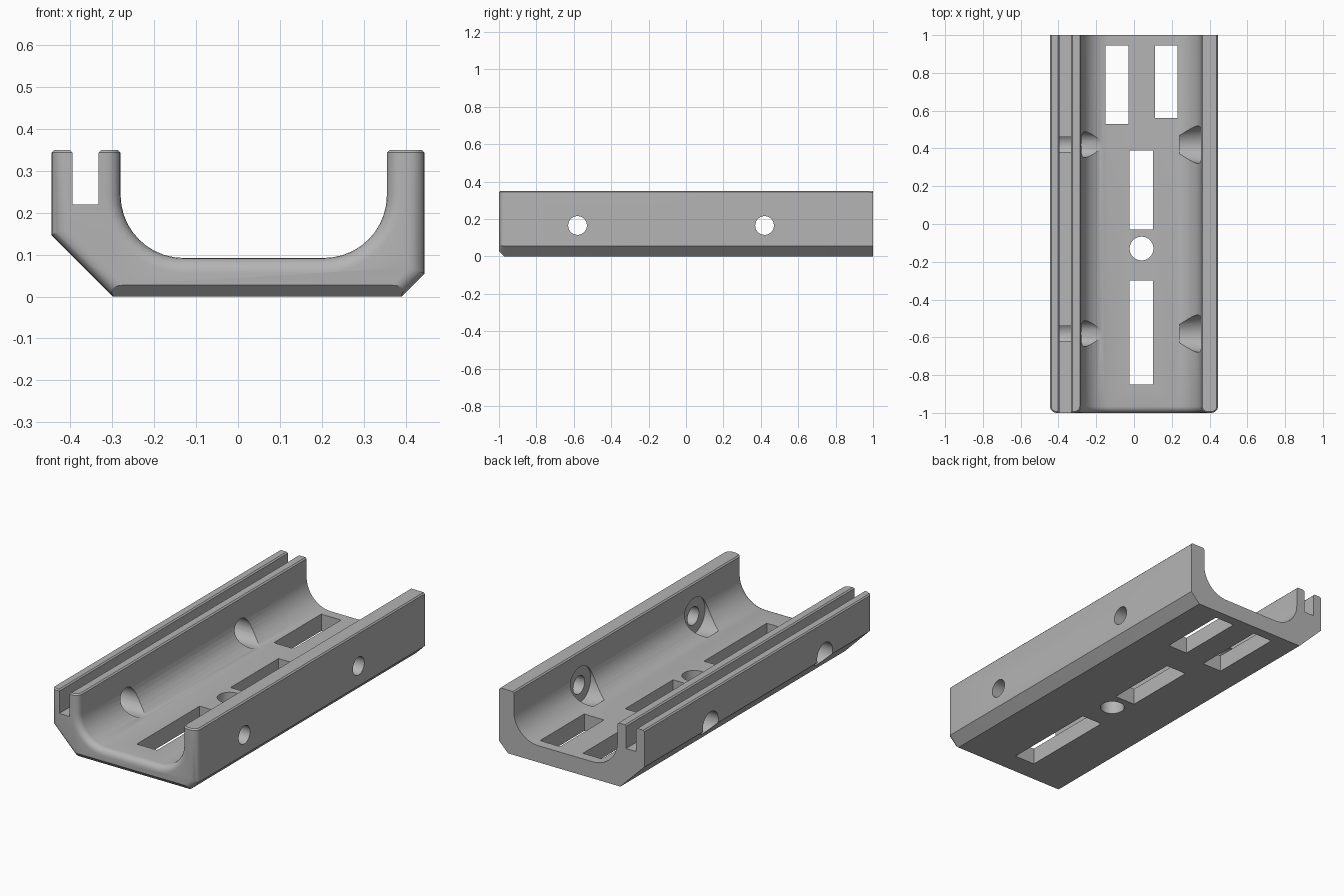
import bpy, bmesh, math
from mathutils import Matrix

if "Cube" in bpy.data.objects:
    bpy.data.objects.remove(bpy.data.objects["Cube"])

GREY = (0.46, 0.46, 0.46, 1)
mat = bpy.data.materials.new("plain grey")
mat.use_nodes = True
mat.diffuse_color = GREY
mat.node_tree.nodes["Principled BSDF"].inputs["Base Color"].default_value = GREY

TOP, FLOOR, RADIUS = 0.35, 0.092, 0.15
INNER_L, INNER_R = -0.28, 0.355


def make_object(name, bm):
    bmesh.ops.recalc_face_normals(bm, faces=bm.faces)
    mesh = bpy.data.meshes.new(name)
    bm.to_mesh(mesh)
    bm.free()
    ob = bpy.data.objects.new(name, mesh)
    bpy.context.collection.objects.link(ob)
    mesh.materials.append(mat)
    return ob


def box(name, x0, x1, y0, y1, z0, z1):
    bm = bmesh.new()
    bmesh.ops.create_cube(bm, size=1)
    bmesh.ops.scale(bm, vec=(x1 - x0, y1 - y0, z1 - z0), verts=bm.verts)
    bmesh.ops.translate(bm, vec=((x0 + x1) / 2, (y0 + y1) / 2, (z0 + z1) / 2), verts=bm.verts)
    return make_object(name, bm)


def cross_bore(name, x0, x1, r0, r1, y, z=0.165):
    """Round cutter along x, with its own radius at each end."""
    bm = bmesh.new()
    bmesh.ops.create_cone(bm, cap_ends=True, segments=40, radius1=r0, radius2=r1, depth=x1 - x0)
    bmesh.ops.transform(bm, verts=bm.verts,
                        matrix=Matrix.Translation(((x0 + x1) / 2, y, z))
                        @ Matrix.Rotation(math.pi / 2, 4, "Y"))
    return make_object(name, bm)


def fillet(cx, start):
    """Quarter arc of the channel floor, counter-clockwise from start."""
    cz = FLOOR + RADIUS
    return [(cx + RADIUS * math.cos(start + i * math.pi / 20),
             cz + RADIUS * math.sin(start + i * math.pi / 20)) for i in range(11)]


# Channel body: extruded U profile with slanted lower corners
profile = [(-0.445, TOP), (-0.445, 0.147), (-0.298, 0), (0.39, 0), (0.445, 0.055),
           (0.445, TOP), (INNER_R, TOP)]
profile += fillet(INNER_R - RADIUS, -math.pi / 2)[::-1]
profile += fillet(INNER_L + RADIUS, math.pi)[::-1]
profile += [(INNER_L, TOP)]
bm = bmesh.new()
face = bm.faces.new([bm.verts.new((x, -1, z)) for x, z in profile])
ext = bmesh.ops.extrude_face_region(bm, geom=[face])
bmesh.ops.translate(bm, vec=(0, 2, 0),
                    verts=[v for v in ext["geom"] if isinstance(v, bmesh.types.BMVert)])
bmesh.ops.recalc_face_normals(bm, faces=bm.faces)

# Rounded front end, apart from the flat top and bottom edges
front = [e for e in bm.edges if all(v.co.y < -0.99 for v in e.verts)
         and not all(v.co.z > TOP - 0.001 for v in e.verts)
         and not all(v.co.z < 0.001 for v in e.verts)]
bmesh.ops.bevel(bm, geom=front, offset=0.035, segments=5, profile=0.5,
                affect="EDGES", clamp_overlap=True)
body = make_object("channel_body", bm)

# Groove along the left-hand rail, and the front bottom chamfer
cutters = [box("rail_groove", -0.395, -0.333, -1.1, 1.1, 0.22, 0.5)]
chamfer = box("front_chamfer", -0.6, 0.6, -0.1, 0.1, -0.1, 0.1)
chamfer.matrix_world = (Matrix.Translation((0, -1.0925 - 0.0 + 0.0, -0.0925))
                        @ Matrix.Rotation(math.pi / 4, 4, "X")
                        @ Matrix.Diagonal((1, 1.5, 1, 1)))
cutters.append(chamfer)
bpy.context.view_layer.update()

# Screw holes: wide access bores on one rail, recessed holes on the other
for y in (-0.58, 0.42):
    cutters.append(cross_bore("access_bore", -0.6, -0.12, 0.068, 0.068, y))
    cutters.append(cross_bore("screw_recess", 0.24, 0.362, 0.084, 0.103, y))
    cutters.append(cross_bore("screw_hole", 0.3, 0.6, 0.05, 0.05, y))

# Plain floor openings
for x0, x1, y0, y1 in ((-0.025, 0.10, -0.85, -0.30), (-0.025, 0.10, -0.03, 0.39),
                       (-0.15, -0.03, 0.53, 0.945), (0.11, 0.23, 0.56, 0.945)):
    cutters.append(box("floor_slot", x0, x1, y0, y1, -0.1, 0.2))
bm = bmesh.new()
bmesh.ops.create_cone(bm, cap_ends=True, segments=40, radius1=0.063, radius2=0.063, depth=0.4)
bmesh.ops.translate(bm, vec=(0.04, -0.13, 0), verts=bm.verts)
cutters.append(make_object("floor_hole", bm))

bpy.context.view_layer.objects.active = body
for cutter in cutters:
    cutter.hide_render = True
    mod = body.modifiers.new(cutter.name, "BOOLEAN")
    mod.operation, mod.solver, mod.object = "DIFFERENCE", "EXACT", cutter
    bpy.ops.object.modifier_apply(modifier=mod.name)
for cutter in cutters:
    bpy.data.objects.remove(cutter)

# Fine chamfer around the rail tops
bm = bmesh.new()
bm.from_mesh(body.data)
bmesh.ops.remove_doubles(bm, verts=bm.verts, dist=0.0001)
rims = [e for e in bm.edges if all(v.co.z > TOP - 0.001 for v in e.verts)
        and not all(v.co.y > 0.999 for v in e.verts)
        and any(abs(f.normal.z) < 0.5 for f in e.link_faces)]
bmesh.ops.bevel(bm, geom=rims, offset=0.007, segments=1, affect="EDGES", clamp_overlap=True)
bm.to_mesh(body.data)
bm.free()

bpy.ops.object.select_all(action="DESELECT")
body.select_set(True)
bpy.ops.object.shade_smooth_by_angle(angle=math.radians(30))
